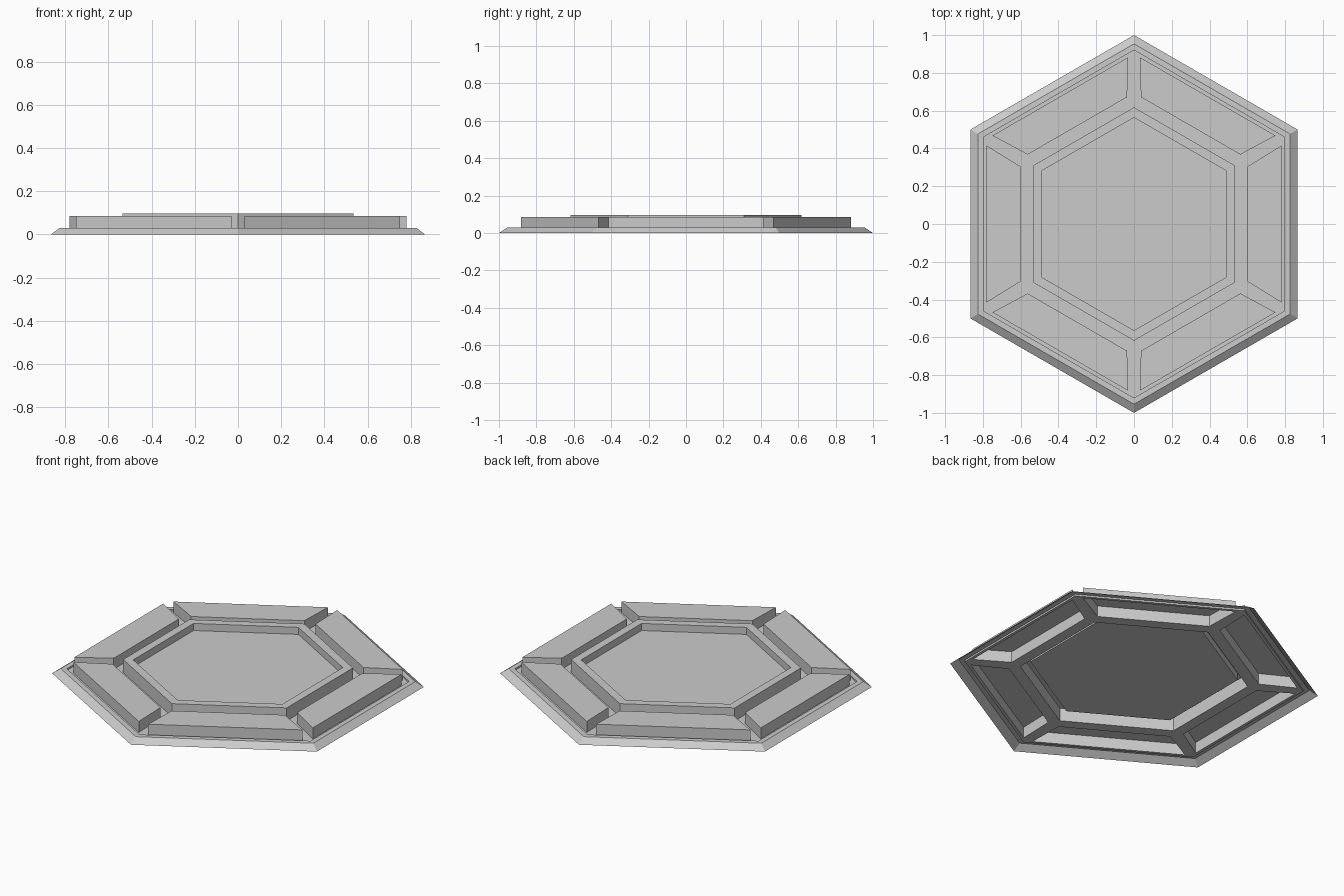
import bpy, bmesh, math
from mathutils import Matrix

if "Cube" in bpy.data.objects:
    bpy.data.objects.remove(bpy.data.objects["Cube"])

C30 = math.cos(math.pi / 6)
T30 = math.tan(math.pi / 6)
FLOOR_Z, PANEL_Z, RIM_Z, RING_Z, RECESS_Z = 0.02, 0.085, 0.03, 0.097, 0.055


def hexagon(apothem, z):
    r = apothem / C30
    return [(r * math.cos(math.radians(30 + 60 * i)),
             r * math.sin(math.radians(30 + 60 * i)), z) for i in range(6)]


def trapezoid(x0, h0, x1, h1, z):
    return [(x0, -h0, z), (x1, -h1, z), (x1, h1, z), (x0, h0, z)]


def loft(bm, loops, cap=True):
    rings = [[bm.verts.new(p) for p in loop] for loop in loops]
    for a, b in zip(rings, rings[1:]):
        n = len(a)
        for i in range(n):
            j = (i + 1) % n
            bm.faces.new((a[i], a[j], b[j], b[i]))
    if cap:
        bm.faces.new(rings[-1])


def finish(bm, name):
    bmesh.ops.remove_doubles(bm, verts=bm.verts, dist=1e-5)
    me = bpy.data.meshes.new(name)
    bm.to_mesh(me)
    bm.free()
    bpy.context.collection.objects.link(bpy.data.objects.new(name, me))


# sloped outer rim with a small step down to the channel floor
bm = bmesh.new()
loft(bm, [hexagon(C30, 0), hexagon(0.826, RIM_Z),
          hexagon(0.797, RIM_Z), hexagon(0.797, FLOOR_Z)], cap=False)
finish(bm, "outer_rim")

# channel floor with six raised panels, hollow from below
bm = bmesh.new()
inner, outer = 0.535, 0.797
panel = (0.60, 0.304, 0.78, 0.415)
for i in range(6):
    rot = Matrix.Rotation(math.radians(60 * i), 3, 'Z')
    loops = [trapezoid(inner, inner * T30, outer, outer * T30, FLOOR_Z),
             trapezoid(*panel, FLOOR_Z), trapezoid(*panel, PANEL_Z)]
    start = len(bm.verts)
    loft(bm, loops)
    bm.verts.ensure_lookup_table()
    bmesh.ops.rotate(bm, verts=bm.verts[start:], cent=(0, 0, 0), matrix=rot)
finish(bm, "channel_and_panels")

# raised centre ring with recessed plate
bm = bmesh.new()
loft(bm, [hexagon(inner, FLOOR_Z), hexagon(inner, RING_Z),
          hexagon(0.488, RING_Z), hexagon(0.488, RECESS_Z)])
finish(bm, "centre_ring_and_plate")
